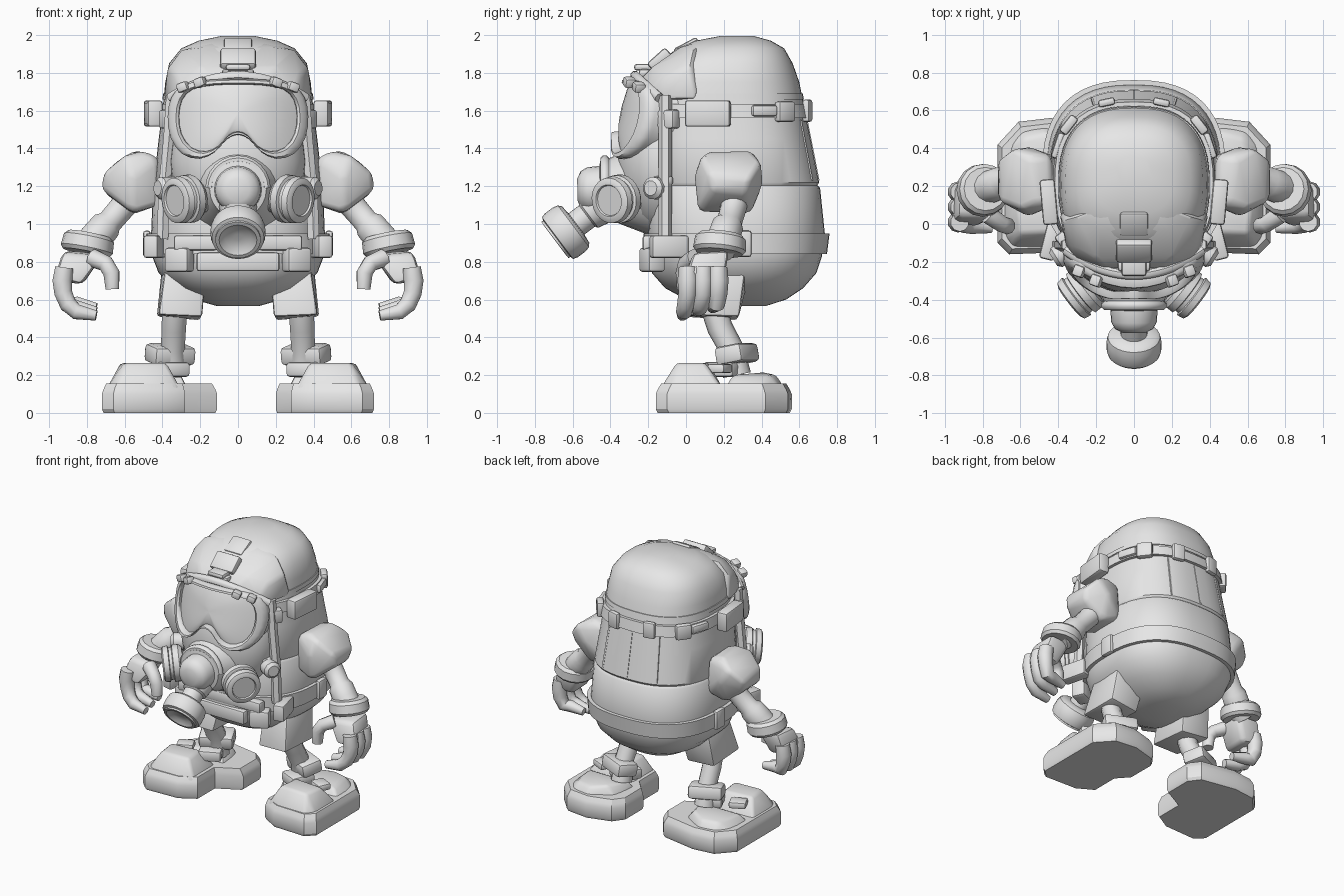
import bpy, bmesh, math
from mathutils import Vector, Euler

if "Cube" in bpy.data.objects:
    bpy.data.objects.remove(bpy.data.objects["Cube"])

mat = bpy.data.materials.new("plain_grey")
mat.diffuse_color = (0.8, 0.8, 0.8, 1)
mat.use_nodes = True
mat.node_tree.nodes["Principled BSDF"].inputs["Base Color"].default_value = mat.diffuse_color


def add(name, verts, faces=None, bevel=0.0, angle=35):
    """Mesh from points; without faces, their convex hull."""
    bm = bmesh.new()
    vs = [bm.verts.new(v) for v in verts]
    if faces is None:
        res = bmesh.ops.convex_hull(bm, input=vs)
        junk = [e for e in res["geom_interior"] + res["geom_unused"] if isinstance(e, bmesh.types.BMVert)]
        bmesh.ops.delete(bm, geom=list(set(junk)), context='VERTS')
        bmesh.ops.dissolve_limit(bm, angle_limit=0.02, verts=bm.verts[:], edges=bm.edges[:])
    else:
        for f in faces:
            bm.faces.new([vs[i] for i in f])
    bmesh.ops.recalc_face_normals(bm, faces=bm.faces[:])
    if bevel:
        es = [e for e in bm.edges if len(e.link_faces) == 2 and e.calc_face_angle(0) > 0.4]
        bmesh.ops.bevel(bm, geom=es, offset=bevel, segments=2, affect='EDGES', profile=0.5, clamp_overlap=True)
    me = bpy.data.meshes.new(name)
    bm.to_mesh(me)
    bm.free()
    ob = bpy.data.objects.new(name, me)
    me.materials.append(mat)
    bpy.context.collection.objects.link(ob)
    bpy.context.view_layer.objects.active = ob
    ob.select_set(True)
    bpy.ops.object.shade_smooth_by_angle(angle=math.radians(angle))
    ob.select_set(False)


def loft(name, rings, cap=True, **kw):
    n, m = len(rings[0]), len(rings)
    faces = [(j * n + i, j * n + (i + 1) % n, (j + 1) * n + (i + 1) % n, (j + 1) * n + i)
             for j in range(m - 1) for i in range(n)]
    if cap:
        faces += [tuple(range(n)), tuple(range((m - 1) * n, m * n))]
    add(name, [p for r in rings for p in r], faces, **kw)


def revolve(name, origin, axis, profile, n=24, **kw):
    """Profile of (distance along axis, radius)."""
    ax = Vector(axis).normalized()
    u = ax.orthogonal().normalized()
    v = ax.cross(u)
    loft(name, [[Vector(origin) + ax * d + (u * math.cos(t) + v * math.sin(t)) * r
                 for t in (2 * math.pi * i / n for i in range(n))] for d, r in profile], **kw)


def tube(name, path, radii, n=12, **kw):
    pts = [Vector(p) for p in path]
    rings = []
    for i, p in enumerate(pts):
        d = (pts[min(i + 1, len(pts) - 1)] - pts[max(i - 1, 0)]).normalized()
        u = d.cross(Vector((0, 1, 0))).normalized()
        v = d.cross(u)
        rings.append([p + (u * math.cos(t) + v * math.sin(t)) * radii[i]
                      for t in (2 * math.pi * (k + .5) / n for k in range(n))])
    loft(name, rings, angle=45, **kw)


def box(name, c, size, rot=(0, 0, 0), bevel=0.015):
    e = Euler([math.radians(a) for a in rot])
    pts = []
    for k in range(8):
        p = Vector([size[i] * ((k >> i & 1) - .5) for i in range(3)])
        p.rotate(e)
        pts.append(p + Vector(c))
    add(name, pts, bevel=bevel)


# Body profile: height, half width, front y, back y
BODY = [(.565, .11, .14, .42), (.6, .23, 0, .53), (.66, .335, -.11, .62), (.74, .42, -.18, .69),
        (.83, .455, -.2, .72), (.95, .46, -.2, .735), (1.19, .45, -.22, .71), (1.205, .438, -.21, .695),
        (1.22, .446, -.22, .705), (1.45, .42, -.22, .66), (1.65, .395, -.2, .62), (1.75, .385, -.19, .6),
        (1.85, .365, -.14, .565), (1.93, .3, -.05, .52), (1.97, .21, .05, .45), (1.995, .09, .18, .36)]


def section(z, off=0.0, angles=None):
    z = min(max(z, BODY[0][0]), BODY[-1][0])
    k = next(i for i in range(len(BODY) - 1) if BODY[i + 1][0] >= z)
    a, b = BODY[k], BODY[k + 1]
    f = (z - a[0]) / (b[0] - a[0])
    w, yf, yb = (a[i] + (b[i] - a[i]) * f for i in (1, 2, 3))
    w, ry, cy = w + off, (yb - yf) / 2 + off, (yb + yf) / 2
    out = []
    for t in angles or [2 * math.pi * i / 48 for i in range(48)]:
        c, s = math.cos(t), math.sin(t)
        out.append((w * math.copysign(abs(c) ** .8, c), cy + ry * math.copysign(abs(s) ** .8, s), z))
    return out


def band(name, z0, z1, off):
    loft(name, [section(z0, -.01), section(z0, off), section(z1, off), section(z1, -.01)], cap=False, angle=30)


def clip(name, deg, z, width, height, thick=.04, off=.025):
    """Block lying against the body at the given bearing."""
    t = math.radians(deg)
    a, p, b = (Vector(q) for q in section(z, off, [t - .05, t, t + .05]))
    box(name, p, (width, thick, height), (0, 0, math.degrees(math.atan2(b.y - a.y, b.x - a.x))))


loft("body", [section(r[0]) for r in BODY], angle=40)
band("waist_belt", .84, .95, .025)
band("helmet_strap", 1.56, 1.635, .022)
band("helmet_lip", 1.66, 1.69, .006)

# Strap clips round the back of the helmet, and seams on the back
for deg in (75, 105):
    clip("strap_clip", deg, 1.6, .09, .12)
for deg in (65, 90, 115):
    lo, hi = section(1.23, 0, [math.radians(deg)])[0], section(1.55, 0, [math.radians(deg)])[0]
    add("back_seam", [(x + dx, y + dy, z) for x, y, z in (lo, hi) for dx in (-.006, .006) for dy in (-.02, .004)])

# Faceted front of the helmet
add("helmet_front", [(s * x, y, z) for s in (-1, 1) for x, y, z in (
    (.395, .06, 1.66), (.375, .02, 1.83), (.305, .04, 1.925), (.33, -.12, 1.79), (.2, -.18, 1.83), (.18, -.03, 1.935),
    (.1, .12, 1.98), (.36, -.12, 1.66), (.3, -.2, 1.7), (.15, -.24, 1.77))], bevel=.02)

# Face mask: rounded front, snout and valve
rings = []
for j in range(13):
    a = math.pi * (j / 12 - .5) * .98
    rings.append([(.36 * math.cos(a) * math.cos(t), -.1 + .27 * math.cos(a) * math.sin(t), 1.33 + .4 * math.sin(a))
                  for t in (2 * math.pi * i / 32 for i in range(32))])
loft("mask_face", rings, angle=60)
revolve("snout", (0, -.2, 1.19), (0, -1, -.03),
        [(0, .25), (.12, .2), (.2, .165), (.25, .15), (.255, .125), (.32, .12), (.355, .1), (.375, .06)], angle=40)
tube("snout_rim", [(.15 * math.cos(t), -.43, 1.19 + .15 * math.sin(t)) for t in
                   (math.pi * i / 12 for i in range(13))], [.025] * 13, n=8)
revolve("breathing_canister", (0, -.46, 1.09), (0, -.8, -.6),
        [(0, .1), (.07, .085), (.08, .07), (.15, .07), (.155, .12), (.17, .138), (.2, .145), (.25, .145), (.275, .138),
         (.28, .12), (.292, .12), (.293, .1), (.27, .07), (.265, .02)], n=28)

# Goggles: one smoothed outline, swept into a skirt, rim and lens
HALF = [(0, 1.475), (.06, 1.45), (.12, 1.385), (.2, 1.35), (.29, 1.375), (.35, 1.46), (.365, 1.57),
        (.345, 1.67), (.28, 1.735), (.15, 1.76), (0, 1.765)]
RAW = [Vector(p) for p in HALF + [(-x, z) for x, z in HALF[-2:0:-1]]]
OUT = []
for i in range(len(RAW)):
    a, b, c, d = (RAW[(i + k) % len(RAW)] for k in (-1, 0, 1, 2))
    OUT += [b, (9 * (b + c) - a - d) / 16]


def gog(k, dy):
    r = []
    for x, z in OUT:
        X, Z = x * k, 1.585 + (z - 1.585) * k
        r.append((X, -.40 + .2 * (Z - 1.35) + 1.15 * X * X + dy, Z))
    return r


loft("goggle_frame", [gog(.96, .22), gog(1, .05), gog(1.02, .03), gog(1.02, 0), gog(.98, -.02), gog(.9, -.02),
                      gog(.86, 0), gog(.85, .04)], cap=False, angle=50)
loft("goggle_lens", [gog(.88, .025), gog(.7, .015), gog(.45, .01), gog(.2, .005), gog(.02, .005)], angle=50)

# Helmet brim and front mount
tube("helmet_brim", [(x, -.27 + 1.0 * x * x, 1.785 - .9 * x * x) for x in (i * .04 - .36 for i in range(19))],
     [.026] * 19, n=8)
box("helmet_mount", (0, -.14, 1.87), (.19, .06, .13), (-48, 0, 0))
box("mount_shoe", (0, -.21, 1.83), (.13, .13, .035))
box("mount_plate", (0, 0, 1.945), (.15, .14, .03), (28, 0, 0))
box("mount_hook", (0, -.22, 1.8), (.17, .06, .04))

# Chest harness
box("belt_buckle", (0, -.215, .8), (.44, .06, .1))
box("front_belt", (0, -.195, .9), (.68, .07, .08))

for s in (-1, 1):
    def P(*pts):
        return [(x * s, y, z) for x, y, z in pts]

    # Filters on the mask cheeks
    revolve("side_filter", (.17 * s, -.28, 1.145), (.78 * s, -.6, -.1),
            [(0, .08), (.07, .08), (.075, .11), (.1, .128), (.14, .128), (.145, .112), (.165, .112), (.17, .125),
             (.205, .12), (.215, .1), (.215, .085), (.205, .08), (.205, .02)])
    # Goggle fittings
    for x, y, z in ((.2, -.30, 1.75), (.29, -.25, 1.725)):
        box("goggle_clip", (x * s, y, z), (.06, .06, .05), (0, 20 * s, 20 * s), .012)
    # Ear pieces on the helmet strap, placed by bearing on either side
    side = (lambda d: d) if s > 0 else (lambda d: 180 - d)
    clip("ear_block", side(-8), 1.585, .24, .14, .08, .05)
    clip("ear_buckle", side(-40), 1.555, .14, .1, .07, .03)
    clip("ear_latch", side(40), 1.595, .11, .11, .05)
    clip("ear_latch_bar", side(22), 1.6, .14, .06, .04)
    # Harness straps, knobs and pouches
    tube("harness_strap", P((.35, -.11, 1.68), (.365, -.11, 1.45), (.39, -.11, 1.2), (.4, -.11, .92)), [.035] * 4, n=6)
    revolve("harness_knob", (.35 * s, -.14, 1.19), (.8 * s, -.5, 0), [(0, .06), (.07, .06), (.09, .04)], n=12)
    clip("harness_clip", side(-45), 1.23, .14, .05)
    box("belt_pouch", (.31 * s, -.18, .81), (.14, .1, .13), (0, 0, 25 * s), .02)
    box("belt_side_block", (.44 * s, -.09, .88), (.08, .2, .12), (0, 0, 14 * s))
    clip("belt_loop", side(2), .895, .1, .14)

    # Shoulder pad, arm, cuff
    add("shoulder", P((.42, .1, 1.1), (.42, .36, 1.1), (.42, .1, 1.35), (.44, .36, 1.36), (.5, .12, 1.385),
                      (.54, .34, 1.39), (.6, .08, 1.36), (.64, .4, 1.33), (.71, .12, 1.27), (.72, .34, 1.24),
                      (.72, .14, 1.18), (.7, .32, 1.16), (.56, .06, 1.06), (.56, .34, 1.05), (.56, .04, 1.25),
                      (.56, .41, 1.22)), bevel=.035, angle=40)
    tube("arm", P((.54, .26, 1.18), (.62, .25, 1.08), (.68, .23, 1.01), (.7, .22, .99), (.75, .2, .93), (.82, .18, .86)),
         [.08, .07, .068, .085, .088, .08], n=14)
    revolve("cuff", (.785 * s, .185, .945), (.2 * s, -.1, -1),
            [(0, .08), (0, .115), (.02, .135), (.08, .14), (.1, .125), (.1, .08)], n=16)

    # Hand: palm, curled fingers, thumb
    add("palm", P((.72, .03, .83), (.74, .22, .85), (.93, .04, .85), (.92, .23, .86), (.97, .0, .72),
                  (.96, .2, .7), (.83, -.02, .68), (.82, .18, .68)), bevel=.03)
    for j in range(3):
        y, q = .01 + .08 * j, .02 * j
        tube("finger", P((.92, y, .77), (.93, y, .7), (.925, y, .635), (.9, y - .01, .575), (.855, y - .02, .535 + q),
                         (.75, y - .03, .515 + q)), [.05, .055, .05, .047, .043, .028], n=10)
    tube("thumb", P((.77, .05, .82), (.7, .0, .79), (.67, -.01, .74), (.665, -.01, .655)),
         [.05, .045, .045, .038], n=10)

    # Short trouser leg, shin and ankle joint
    add("trouser_leg", P((.17, .06, .75), (.38, .04, .8), (.17, .34, .75), (.4, .32, .8), (.19, -.03, .51),
                         (.42, -.04, .52), (.2, .27, .49), (.43, .28, .51)), bevel=.015)
    tube("shin", P((.335, .15, .55), (.34, .18, .45), (.345, .24, .34), (.345, .27, .2)), [.07, .068, .066, .075], n=10)
    box("ankle_block", (.36 * s, .27, .31), (.24, .16, .1), (10, 0, -25 * s), .025)
    box("ankle_strap", (.36 * s, .2, .23), (.16, .18, .08), (0, 0, -25 * s), .02)

    # Foot: sole with a notched inner side, toe cap and heel
    inn = .2 if s > 0 else .11
    sole = [(.4, -.15), (.66, -.16), (.72, -.1), (.72, .42), (.61, .54), (.44, .56), (inn + .06, .51),
            (inn, .43), (inn, .22), (.28, .13), (.28, -.08)]
    loft("shoe_sole", [P(*[(.45 + (x - .45) * k, .2 + (y - .2) * k, z) for x, y in sole])
                       for k, z in ((.97, 0), (1, .02), (1, .1), (.97, .125), (.92, .155))], angle=30)
    add("toe_cap", P((.3, -.09, .12), (.42, -.14, .12), (.65, -.14, .12), (.7, -.07, .12), (.7, .2, .12),
                     (.3, .2, .12), (.38, -.04, .265), (.6, -.05, .265), (.62, .1, .265), (.4, .12, .265)),
        bevel=.02)
    add("heel_cup", P((.26, .2, .12), (.28, .42, .12), (.46, .53, .12), (.6, .51, .12), (.69, .4, .12), (.69, .2, .12),
                      (.3, .25, .2), (.36, .42, .215), (.46, .48, .2), (.58, .45, .2), (.62, .25, .2)), bevel=.02)
    box("shoe_buckle", (.56 * s, .18, .235), (.12, .1, .05), (0, 0, -25 * s))
